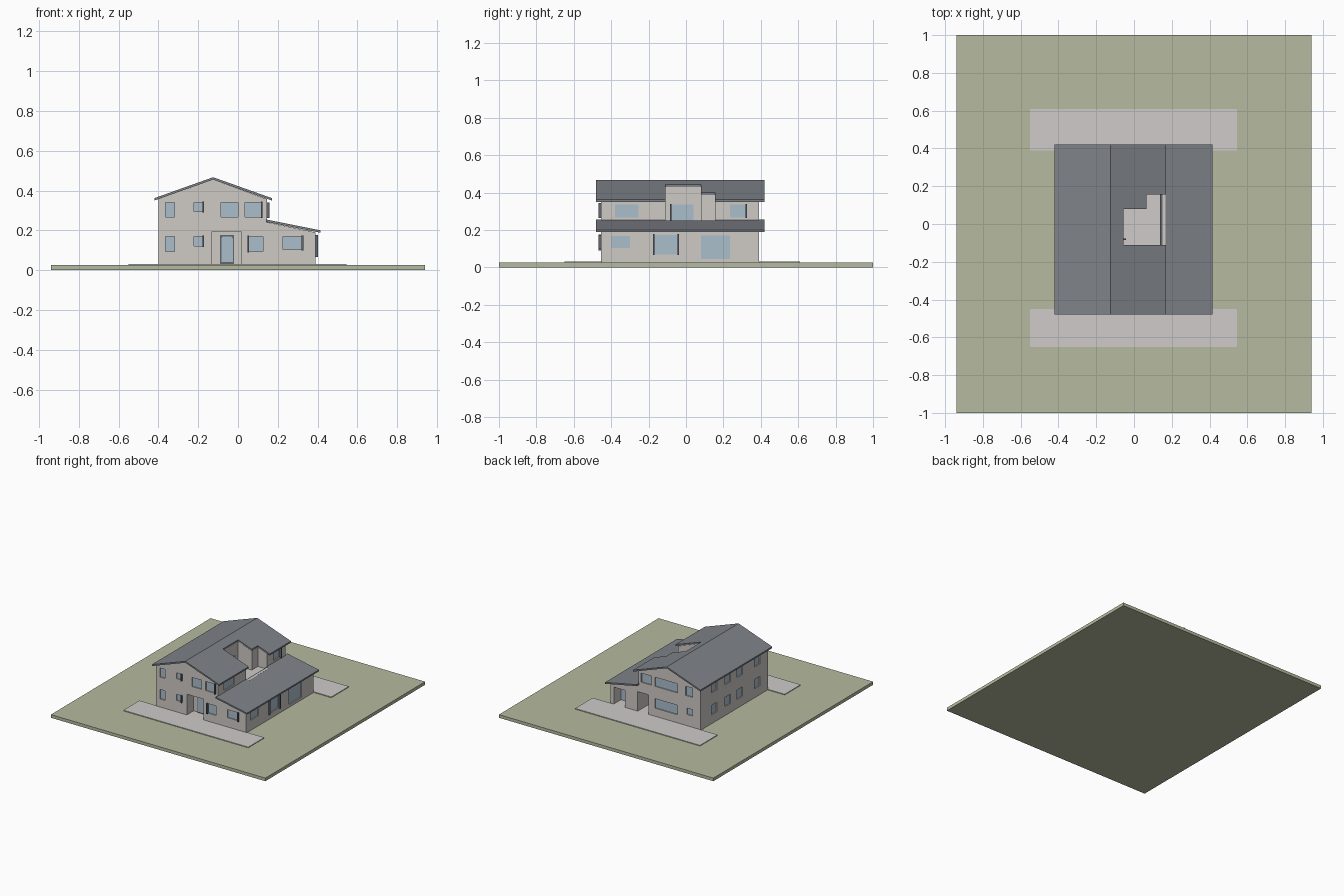
import bpy, bmesh

if "Cube" in bpy.data.objects:
    bpy.data.objects.remove(bpy.data.objects["Cube"], do_unlink=True)


def material(name, rgb):
    m = bpy.data.materials.new(name)
    m.use_nodes = True
    col = tuple((c / 255) ** 2.2 for c in rgb) + (1,)
    m.diffuse_color = col
    m.node_tree.nodes["Principled BSDF"].inputs["Base Color"].default_value = col
    return m


WALL = material("warm grey plaster", (205, 201, 196))
ROOF = material("slate grey roof", (126, 130, 136))
LAWN = material("sage lawn", (180, 186, 158))
PAVE = material("pale paving", (205, 202, 200))
GLASS = material("pale blue glass", (168, 189, 203))
TRIM = material("dark grey trim", (98, 102, 108))


def finish(name, bm, mat):
    bmesh.ops.recalc_face_normals(bm, faces=bm.faces)
    me = bpy.data.meshes.new(name)
    bm.to_mesh(me)
    bm.free()
    me.materials.append(mat)
    ob = bpy.data.objects.new(name, me)
    bpy.context.collection.objects.link(ob)
    return ob


def prism(name, profile, y0, y1, mat):
    """Extrude an x-z outline along y."""
    bm = bmesh.new()
    face = bm.faces.new([bm.verts.new((x, y0, z)) for x, z in profile])
    out = bmesh.ops.extrude_face_region(bm, geom=[face])
    for v in out["geom"]:
        if isinstance(v, bmesh.types.BMVert):
            v.co.y = y1
    return finish(name, bm, mat)


def box(name, x0, x1, y0, y1, z0, z1, mat):
    return prism(name, [(x0, z0), (x1, z0), (x1, z1), (x0, z1)], y0, y1, mat)


def cut(target, *bounds):
    cutter = box("cutter", *bounds, target.data.materials[0])
    cutter.hide_render = True
    mod = target.modifiers.new("cut", "BOOLEAN")
    mod.operation, mod.solver, mod.object = "DIFFERENCE", "EXACT", cutter
    bpy.context.view_layer.objects.active = target
    bpy.ops.object.modifier_apply(modifier=mod.name)
    bpy.data.objects.remove(cutter, do_unlink=True)


# Site
box("lawn", -0.94, 0.94, -1, 1, 0, 0.025, LAWN)
box("front_paving", -0.55, 0.545, -0.65, -0.45, 0.02, 0.031, PAVE)
box("back_paving", -0.55, 0.545, 0.39, 0.61, 0.02, 0.031, PAVE)

# House body with a lower side wing
LEFT, STEP, RIGHT, FRONT, BACK, RIDGE = -0.4, 0.145, 0.39, -0.455, 0.39, -0.125
house = prism("house_walls", [
    (LEFT, 0.02), (RIGHT, 0.02), (RIGHT, 0.19), (STEP, 0.241),
    (STEP, 0.357), (RIDGE, 0.455), (LEFT, 0.357)], FRONT, BACK, WALL)

# Roofs
T = 0.012
main_roof = prism("main_roof", [
    (-0.42, 0.362), (RIDGE, 0.467), (0.17, 0.362),
    (0.17, 0.362 - T), (RIDGE, 0.467 - T), (-0.42, 0.362 - T)], -0.48, 0.42, ROOF)
wing_roof = prism("wing_roof", [
    (0.14, 0.255), (0.415, 0.2), (0.415, 0.2 - T), (0.14, 0.255 - T)], -0.48, 0.42, ROOF)

# Stepped roof terrace
FLOOR = 0.232
for part in (house, main_roof):
    cut(part, -0.055, 0.2, -0.11, 0.08, FLOOR, 0.6)
    cut(part, 0.065, 0.2, 0.07, 0.155, FLOOR, 0.6)
cut(wing_roof, 0.1, 0.168, -0.11, 0.155, 0.2, 0.4)
box("terrace_floor", -0.054, 0.14, -0.109, 0.079, FLOOR - 0.004, FLOOR + 0.003, PAVE)
box("terrace_floor_corner", 0.066, 0.14, 0.079, 0.154, FLOOR - 0.004, FLOOR + 0.003, PAVE)
box("terrace_parapet", 0.15, 0.168, -0.11, 0.155, 0.22, 0.25, WALL)
box("terrace_rail", 0.138, 0.15, -0.11, 0.155, 0.22, 0.246, TRIM)

# Entrance porch and back porch recesses
cut(house, -0.13, 0.015, -0.5, -0.37, 0.031, 0.195)
cut(house, 0.057, 0.15, 0.24, 0.5, 0.031, 0.185)
cut(house, 0.26, 0.36, 0.3, 0.5, 0.031, 0.165)
box("front_door_frame", -0.091, -0.019, -0.376, -0.368, 0.031, 0.176, TRIM)
prism("front_door_glass", [
    (-0.084, 0.04), (-0.026, 0.04), (-0.026, 0.16), (-0.034, 0.169),
    (-0.076, 0.169), (-0.084, 0.16)], -0.38, -0.372, GLASS)
box("back_door_glass", 0.265, 0.355, 0.297, 0.304, 0.035, 0.16, GLASS)

DEPTH = 0.012


def window(name, side, plane, a0, a1, z0, z1, bars=()):
    """Recessed pane on a wall facing +/- the given axis, with side bars."""
    axis, sign = side
    inner = plane - sign * DEPTH

    def bounds(u0, u1, d0, d1, w0, w1):
        d0, d1 = sorted((d0, d1))
        return (u0, u1, d0, d1, w0, w1) if axis == "y" else (d0, d1, u0, u1, w0, w1)

    cut(house, *bounds(a0, a1, inner, plane + sign * 0.02, z0, z1))
    box(name + "_pane", *bounds(a0, a1, inner - sign * 0.002, inner + sign * 0.004, z0, z1), GLASS)
    for i, a in enumerate(bars):
        box(f"{name}_bar_{i + 1}", *bounds(a - 0.004, a + 0.004, inner, plane + sign * 0.012,
                                           z0 - 0.005, z1 + 0.005), TRIM)


LOW, HIGH = (0.095, 0.17), (0.268, 0.34)
walls = {
    "front": (("y", -1), FRONT, [
        (-0.365, -0.32, *HIGH), (-0.22, -0.178, 0.295, 0.34, [-0.174]),
        (-0.085, 0, *HIGH), (0.035, 0.116, *HIGH, [0.12]),
        (-0.365, -0.32, *LOW), (-0.22, -0.178, 0.122, 0.17, [-0.174]),
        (0.055, 0.125, *LOW, [0.052]), (0.225, 0.32, 0.105, 0.168, [0.324])]),
    "right_upper": (("x", 1), STEP, [
        (-0.38, -0.255, 0.268, 0.335), (0.235, 0.32, 0.268, 0.335, [0.322])]),
    "right_lower": (("x", 1), RIGHT, [
        (-0.4, -0.3, 0.105, 0.168), (-0.17, -0.045, 0.07, 0.173, [-0.172, -0.042]),
        (0.08, 0.235, 0.045, 0.17)]),
    "terrace": (("x", 1), -0.055, [(-0.08, 0.04, 0.24, 0.335, [-0.082])]),
    "back": (("y", 1), BACK, [
        (0.03, 0.12, *HIGH), (-0.2, 0, *HIGH), (-0.33, -0.27, *HIGH),
        (-0.2, 0, *LOW), (-0.33, -0.28, 0.12, 0.17)]),
    "left": (("x", -1), LEFT, [
        (y - 0.035, y + 0.035, *level) for y in (0.22, 0.05, -0.1, -0.32) for level in (LOW, HIGH)]),
}
for name, (side, plane, openings) in walls.items():
    for i, spec in enumerate(openings):
        window(f"{name}_window_{i + 1}", side, plane, *spec)
